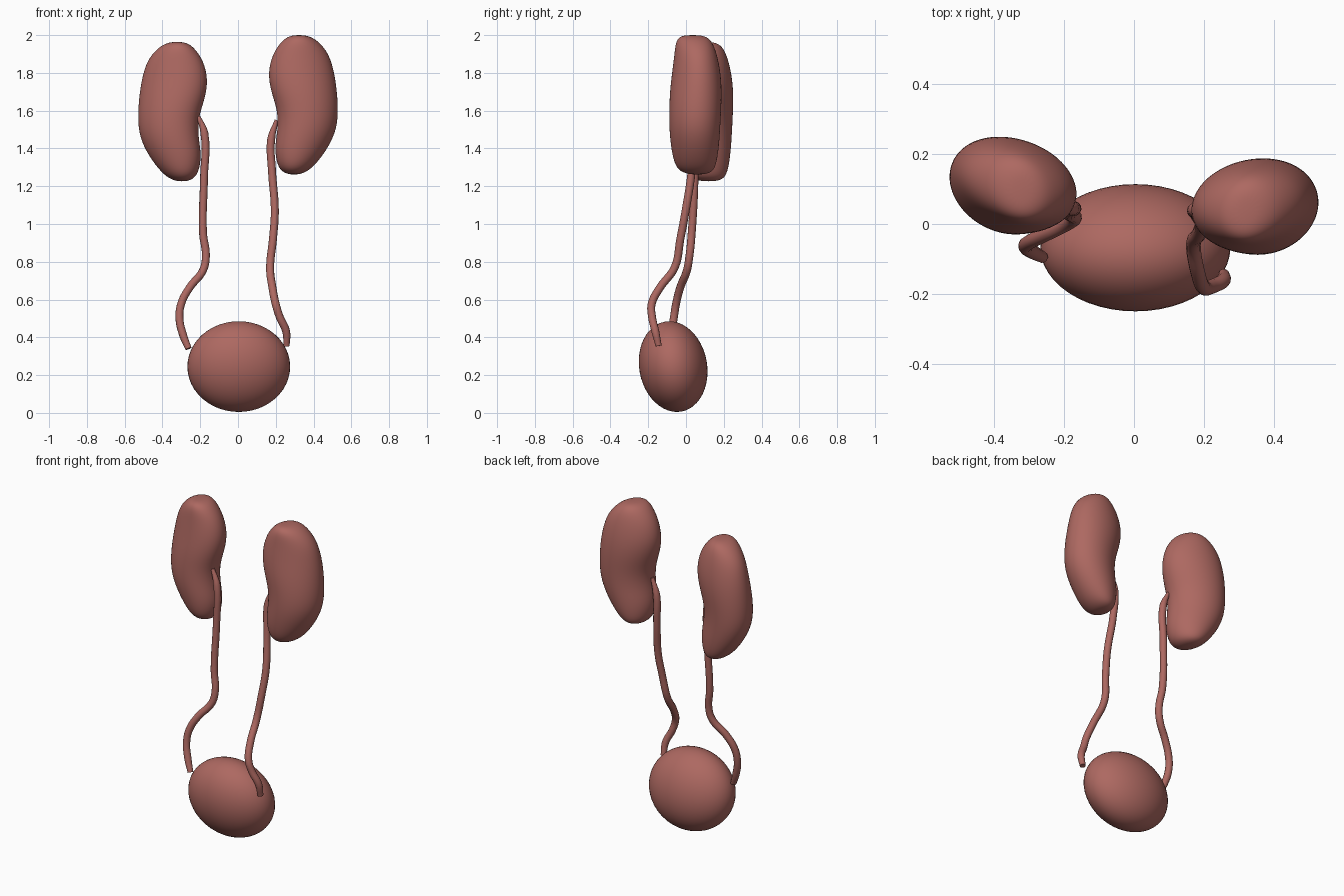
import bpy, bmesh, math
from mathutils import Vector

if "Cube" in bpy.data.objects:
    bpy.data.objects.remove(bpy.data.objects["Cube"])

mat = bpy.data.materials.new("tissue_red")
mat.diffuse_color = (0.42, 0.14, 0.12, 1)
mat.use_nodes = True
mat.node_tree.nodes["Principled BSDF"].inputs["Base Color"].default_value = mat.diffuse_color


def finish(name, bm, subdiv):
    mesh = bpy.data.meshes.new(name)
    bmesh.ops.recalc_face_normals(bm, faces=bm.faces)
    for f in bm.faces:
        f.smooth = True
    bm.to_mesh(mesh)
    bm.free()
    obj = bpy.data.objects.new(name, mesh)
    bpy.context.collection.objects.link(obj)
    mesh.materials.append(mat)
    if subdiv:
        mod = obj.modifiers.new("smooth", 'SUBSURF')
        mod.levels = mod.render_levels = subdiv
    return obj


# Kidney cross-sections from bottom to top: z, inner x, outer x, front y, back y
SECTIONS = [
    (1.262, 0.275, 0.320, 0.03, 0.09),
    (1.272, 0.240, 0.355, -0.02, 0.135),
    (1.305, 0.207, 0.405, -0.06, 0.160),
    (1.40, 0.190, 0.478, -0.08, 0.175),
    (1.50, 0.209, 0.525, -0.09, 0.182),
    (1.60, 0.208, 0.533, -0.09, 0.187),
    (1.70, 0.172, 0.527, -0.087, 0.191),
    (1.80, 0.155, 0.513, -0.075, 0.185),
    (1.90, 0.180, 0.485, -0.062, 0.165),
    (1.965, 0.227, 0.430, -0.055, 0.140),
    (1.992, 0.262, 0.385, -0.035, 0.110),
    (2.000, 0.300, 0.345, 0.00, 0.07),
]


def kidney(name, side, dy, dz, tilt):
    bm = bmesh.new()
    n = 20
    rings = []
    for z, x0, x1, y0, y1 in SECTIONS:
        ring = []
        for i in range(n):
            t = 2 * math.pi * i / n
            dx = (x1 - x0) / 2 * math.cos(t)
            y = (y0 + y1) / 2 + (y1 - y0) / 2 * math.sin(t) + tilt * dx
            ring.append(bm.verts.new((side * ((x0 + x1) / 2 + dx), y + dy, z + dz)))
        rings.append(ring)
    for a, b in zip(rings, rings[1:]):
        for i in range(n):
            j = (i + 1) % n
            bm.faces.new((a[i], a[j], b[j], b[i]))
    bm.faces.new(rings[0])
    bm.faces.new(rings[-1])
    finish(name, bm, 2)


kidney("kidney_right_side", 1, 0.0, 0.0, 0.08)
kidney("kidney_left_side", -1, 0.06, -0.036, 0.16)

# Bladder: squashed ball leaning slightly forward at the top
bm = bmesh.new()
bmesh.ops.create_uvsphere(bm, u_segments=48, v_segments=24, radius=1)
for v in bm.verts:
    x, y, z = v.co
    v.co = Vector((0.004 + 0.272 * x, -0.068 + 0.181 * y - 0.02 * z, 0.245 + 0.24 * z))
finish("bladder", bm, 0)


# Ureters: smooth tubes, thinner where they leave the kidney
def ureter(name, pts):
    cu = bpy.data.curves.new(name, 'CURVE')
    cu.dimensions = '3D'
    cu.bevel_depth = 0.021
    cu.bevel_resolution = 4
    cu.resolution_u = 6
    cu.use_fill_caps = True
    sp = cu.splines.new('BEZIER')
    sp.bezier_points.add(len(pts) - 1)
    for i, (bp, co) in enumerate(zip(sp.bezier_points, pts)):
        bp.co = co
        bp.handle_left_type = bp.handle_right_type = 'AUTO'
        bp.radius = 0.5 if i == 0 else 1.0
    sp.bezier_points[-1].radius = 0.8
    cu.materials.append(mat)
    bpy.context.collection.objects.link(bpy.data.objects.new(name, cu))


ureter("ureter_left_side", [
    (-0.21, 0.05, 1.57), (-0.178, 0.045, 1.48), (-0.18, 0.045, 1.24),
    (-0.185, 0.03, 0.95), (-0.17, 0.018, 0.83), (-0.185, 0.005, 0.755),
    (-0.255, -0.03, 0.665), (-0.30, -0.052, 0.58), (-0.31, -0.065, 0.50),
    (-0.29, -0.08, 0.41), (-0.262, -0.095, 0.34)])
ureter("ureter_right_side", [
    (0.205, 0.04, 1.55), (0.176, 0.04, 1.45), (0.18, 0.03, 1.28),
    (0.195, -0.002, 1.07), (0.185, -0.03, 0.92), (0.17, -0.06, 0.77),
    (0.183, -0.14, 0.66), (0.20, -0.182, 0.575), (0.22, -0.18, 0.51),
    (0.255, -0.162, 0.43), (0.257, -0.145, 0.355)])
